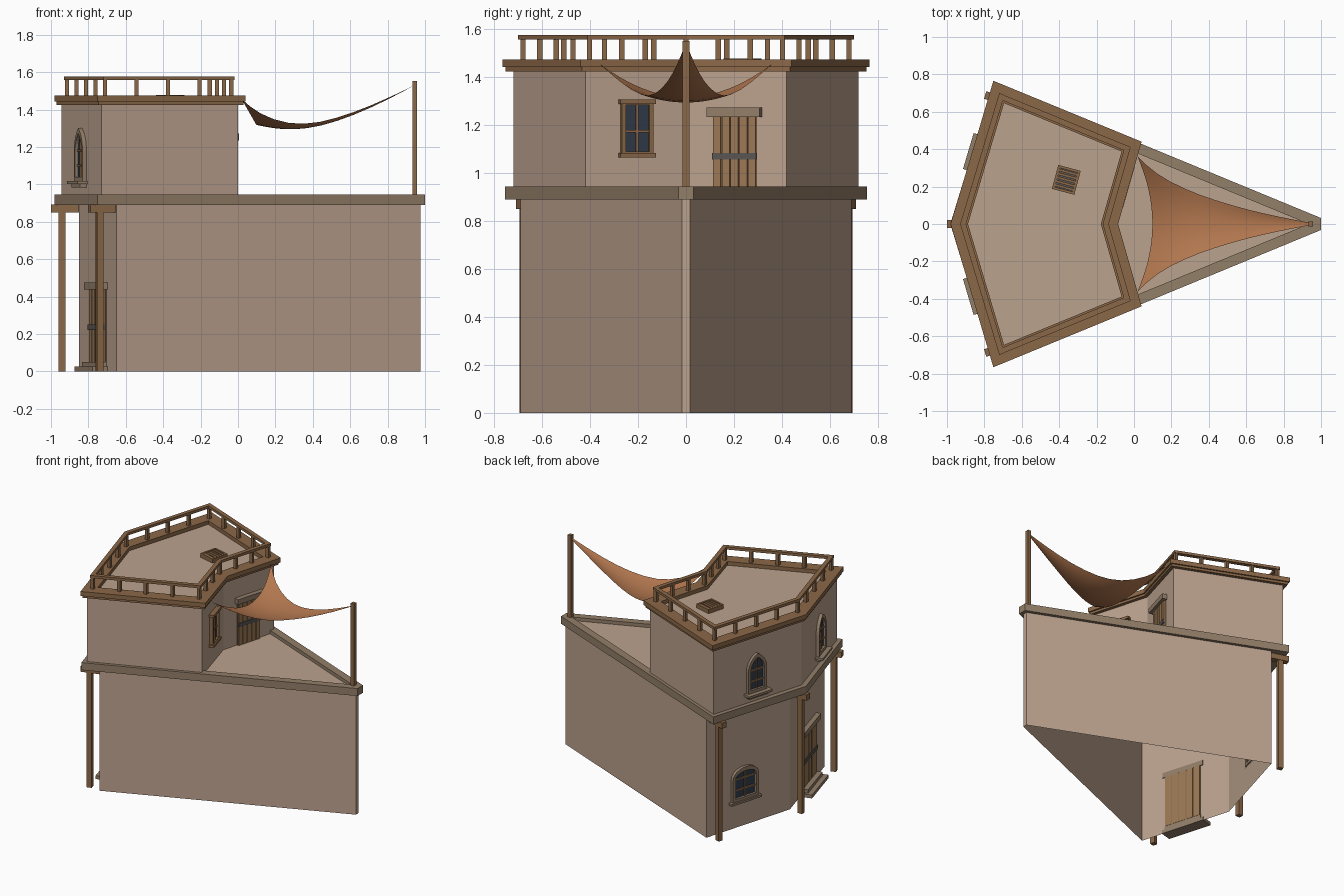
import bpy, bmesh
from math import sin, cos, radians
from mathutils import Vector, Matrix

if "Cube" in bpy.data.objects:
    bpy.data.objects.remove(bpy.data.objects["Cube"])


def material(name, rgb):
    m = bpy.data.materials.new(name)
    m.diffuse_color = (*rgb, 1)
    m.use_nodes = True
    m.node_tree.nodes["Principled BSDF"].inputs["Base Color"].default_value = m.diffuse_color
    return m


PLASTER = material("plaster", (0.50, 0.36, 0.27))
STONE = material("stone", (0.29, 0.21, 0.14))
WOOD = material("wood", (0.26, 0.14, 0.065))
DOOR = material("door_wood", (0.33, 0.19, 0.09))
CLOTH = material("cloth", (0.46, 0.19, 0.08))
GLASS = material("glass", (0.03, 0.045, 0.07))
IRON = material("iron", (0.10, 0.09, 0.085))


def prism(name, pts, lo, hi, mat, M=Matrix(), hole=None, caps=True):
    """Extrude a 2D outline (optionally with a matching hole) along local z."""
    bm = bmesh.new()
    rows = [[bm.verts.new((x, y, z)) for x, y in loop]
            for loop in ([pts, hole] if hole else [pts]) for z in (lo, hi)]
    n = len(pts)

    def strip(a, b):
        for i in range(n):
            j = (i + 1) % n
            bm.faces.new((a[i], a[j], b[j], b[i]))
    strip(rows[0], rows[1])
    if hole:
        strip(rows[3], rows[2])
        strip(rows[1], rows[3])
        strip(rows[2], rows[0])
    elif caps:
        bm.faces.new(rows[0][::-1])
        bm.faces.new(rows[1])
    me = bpy.data.meshes.new(name)
    bm.transform(M)
    bm.to_mesh(me)
    bm.free()
    me.materials.append(mat)
    ob = bpy.data.objects.new(name, me)
    bpy.context.collection.objects.link(ob)
    return ob


def rect(x0, x1, y0, y1):
    return [(x0, y0), (x1, y0), (x1, y1), (x0, y1)]


def mirrored(half):
    """Counter-clockwise outline from its y<0 half, mirrored over y=0."""
    return half + [(x, -y) for x, y in reversed(half) if y]


def offset(pts, d):
    out = []
    for i, p in enumerate(pts):
        p, a, b = Vector(p), Vector(pts[i - 1]), Vector(pts[(i + 1) % len(pts)])
        e, f = (p - a).normalized(), (b - p).normalized()
        n, m = Vector((e.y, -e.x)), Vector((f.y, -f.x))
        out.append(tuple(p + (n + m) * d / (1 + n.dot(m))))
    return out


def on_wall(a, b, t):
    """Matrix: x along wall a->b, y up, z outward."""
    a, b = Vector((*a, 0)), Vector((*b, 0))
    x, y = (b - a).normalized(), Vector((0, 0, 1))
    M = Matrix((x, y, x.cross(y))).transposed().to_4x4()
    M.translation = a.lerp(b, t)
    return M


def arch(w, base, spring, top, deg):
    """Arch outline: 60 degrees is pointed, 90 is round."""
    c, s = cos(radians(deg)), sin(radians(deg))
    arc = [(w * (cos(radians(deg * i / 6)) - c) / (1 - c),
            spring + (top - spring) * sin(radians(deg * i / 6)) / s) for i in range(7)]
    arc[-1] = (0, top)
    return [(-w, base), (w, base)] + arc + [(-x, y) for x, y in arc[-2::-1]]


def window(name, M, w, z0, z1, z2, deg, bars, sill):
    b = 0.022
    prism(name + "_frame", arch(w, z0, z1, z2, deg), -0.005, 0.022, STONE, M,
          arch(w - b, z0 + b, z1, z2 - b * 1.3, deg))
    prism(name + "_glass", arch(w - b, z0 + b, z1, z2 - b, deg), -0.003, 0.005, GLASS, M)
    prism(name + "_bar", rect(-0.005, 0.005, z0 + b, z2 - b), 0, 0.013, WOOD, M)
    for z in bars:
        prism(name + "_bar", rect(b - w, w - b, z - 0.005, z + 0.005), 0, 0.012, WOOD, M)
    prism(name + "_sill", rect(-w - 0.02, w + 0.02, z0 - 0.016, z0), 0, 0.055 * sill, STONE, M)
    if sill == 1:
        prism(name + "_sill", rect(-w, w, z0 - 0.034, z0 - 0.016), 0, 0.035, STONE, M)


def door(name, M, w, z0, z1):
    p = 2 * w / 5
    for i in range(5):
        x = -w + i * p
        prism(name + "_plank", rect(x + 0.003, x + p - 0.003, z0, z1), -0.006, 0.014, DOOR, M)
    prism(name + "_backing", rect(-w, w, z0, z1), -0.004, 0.006, WOOD, M)
    z = z0 + (z1 - z0) * 0.48
    prism(name + "_strap", rect(-w, w, z - 0.014, z + 0.014), 0.01, 0.02, IRON, M)
    prism(name + "_lintel", rect(-w - 0.02, w + 0.02, z1, z1 + 0.038), -0.006, 0.035, STONE, M)


# Main masses
ground = mirrored([(-0.85, 0), (-0.65, -0.69), (0.975, -0.016)])
upper = mirrored([(-0.945, 0), (-0.73, -0.72), (0, -0.42), (-0.12, 0)])
slab = mirrored([(-0.982, 0), (-0.752, -0.755), (1.0, -0.032)])
prism("ground_walls", ground, 0, 0.9, PLASTER, caps=False)
prism("terrace_floor", offset(slab, -0.01), 0.893, 0.92, PLASTER)
prism("terrace_rim", slab, 0.89, 0.945, STONE, hole=offset(slab, -0.055))
prism("upper_walls", upper, 0.91, 1.445, PLASTER, caps=False)
prism("roof_floor", upper, 1.435, 1.447, PLASTER)
prism("cornice_lower", offset(upper, 0.024), 1.425, 1.442, WOOD, hole=offset(upper, -0.01))
prism("cornice", offset(upper, 0.034), 1.442, 1.475, WOOD, hole=offset(upper, -0.055))

# Roof railing
prism("rail", offset(upper, -0.015), 1.558, 1.577, WOOD, hole=offset(upper, -0.045))
line = offset(upper, -0.03)
for i, n in enumerate((4, 4, 3, 3, 4, 4)):
    a, b = line[i], line[(i + 1) % 6]
    for k in range(n):
        prism("rail_post", rect(-0.011, 0.011, -0.011, 0.011), 1.47, 1.56, WOOD,
              Matrix.Translation(Vector((0, 0, 0))) @ Matrix.Translation(
                  Vector((*a, 0)).lerp(Vector((*b, 0)), k / n)))

# Posts with bracket caps under the overhang
for x, y, ang in ((-0.925, 0, 0), (-0.725, 0.668, -17), (-0.725, -0.668, 17)):
    M = Matrix.Translation((x, y, 0)) @ Matrix.Rotation(radians(ang), 4, "Z")
    prism("post_cap", rect(-0.074, 0.074, -0.021, 0.021), 0.85, 0.892, WOOD, M)
    prism("post", rect(-0.034, 0.002, -0.017, 0.017), 0, 0.852, WOOD, M)

# Ground floor door, steps and window
M = on_wall(ground[0], ground[1], 0.53)
door("front_door", M, 0.145, 0.05, 0.437)
prism("step_upper", rect(-0.15, 0.15, 0.025, 0.05), -0.005, 0.05, STONE, M)
prism("step_lower", rect(-0.17, 0.17, 0, 0.025), -0.005, 0.085, STONE, M)
window("ground_window", on_wall(ground[-1], ground[0], 0.45), 0.11, 0.20, 0.37, 0.44, 90,
       (0.28, 0.36), 0.6)

# Upper facade windows
for M in (on_wall(upper[0], upper[1], 0.52), on_wall(upper[5], upper[0], 0.48)):
    window("arch_window", M, 0.08, 1.018, 1.18, 1.30, 60, (1.10, 1.18), 1)

# Terrace door and square window
door("terrace_door", on_wall(upper[3], upper[4], 0.49), 0.095, 0.92, 1.235)
M = on_wall(upper[2], upper[3], 0.505)
prism("terrace_window_frame", rect(-0.068, 0.068, 1.075, 1.30), 0, 0.025, WOOD, M,
      rect(-0.051, 0.051, 1.09, 1.285))
prism("terrace_window_glass", rect(-0.055, 0.055, 1.08, 1.29), 0, 0.008, GLASS, M)
prism("terrace_window_bar", rect(-0.006, 0.006, 1.08, 1.29), 0, 0.016, WOOD, M)
prism("terrace_window_bar", rect(-0.055, 0.055, 1.17, 1.18), 0, 0.016, WOOD, M)
for z in (1.066, 1.288):
    prism("terrace_window_ledge", rect(-0.077, 0.077, z, z + 0.019), 0, 0.034, WOOD, M)

# Roof hatch with slats
M = Matrix.Translation((-0.362, 0.236, 0)) @ Matrix.Rotation(radians(-15), 4, "Z")
prism("hatch_frame", rect(-0.062, 0.062, -0.066, 0.066), 1.445, 1.478, WOOD, M,
      rect(-0.048, 0.048, -0.052, 0.052))
prism("hatch_base", rect(-0.05, 0.05, -0.054, 0.054), 1.445, 1.46, IRON, M)
for i in range(5):
    y = -0.042 + i * 0.021
    prism("hatch_slat", rect(-0.05, 0.05, y - 0.007, y + 0.007), 1.458, 1.474, WOOD, M)

# Sail pole and sagging canvas: edge x, centre x, half width, edge z, centre z
prism("sail_pole", rect(0.932, 0.958, -0.014, 0.014), 0.915, 1.552, WOOD)
rows = [(0.02, 0.10, 0.36, 1.455, 1.315), (0.11, 0.19, 0.27, 1.375, 1.297),
        (0.27, 0.30, 0.185, 1.318, 1.29), (0.43, 0.44, 0.127, 1.325, 1.308),
        (0.62, 0.62, 0.072, 1.383, 1.368), (0.80, 0.80, 0.033, 1.46, 1.452),
        (0.945, 0.945, 0.006, 1.53, 1.53)]
bm = bmesh.new()
grid = []
for xe, xc, w, ze, zc in rows:
    grid.append([bm.verts.new((xc + (xe - xc) * v * v, v * w, zc + (ze - zc) * v * v))
                 for v in (k / 4 - 1 for k in range(9))])
for r, s in zip(grid, grid[1:]):
    for k in range(8):
        bm.faces.new((r[k], s[k], s[k + 1], r[k + 1]))
me = bpy.data.meshes.new("sail")
bm.to_mesh(me)
bm.free()
me.materials.append(CLOTH)
me.shade_smooth()
sail = bpy.data.objects.new("sail", me)
bpy.context.collection.objects.link(sail)
sub = sail.modifiers.new("smooth", "SUBSURF")
sub.levels = sub.render_levels = 1
sub.boundary_smooth = "PRESERVE_CORNERS"
